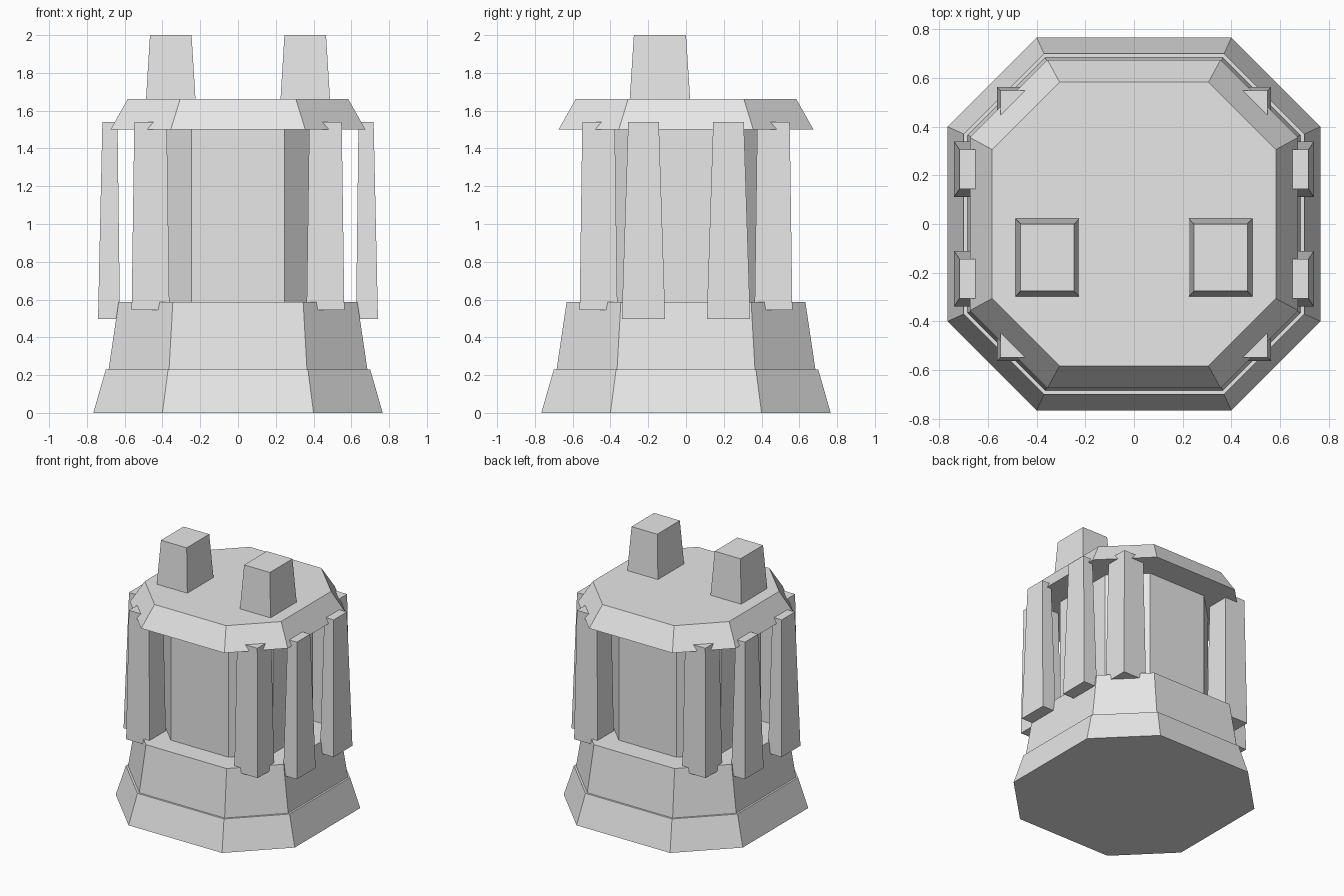
import bpy
import bmesh

cube = bpy.data.objects.get("Cube")
if cube:
    bpy.data.objects.remove(cube, do_unlink=True)

# Single plain grey
grey = bpy.data.materials.new("plain_grey")
grey.use_nodes = True
colour = (0.8, 0.8, 0.8, 1.0)
grey.diffuse_color = colour
grey.node_tree.nodes["Principled BSDF"].inputs["Base Color"].default_value = colour


def octagon(half, corner):
    """Square outline with its four corners cut off."""
    return [(half, -corner), (half, corner), (corner, half), (-corner, half),
            (-half, corner), (-half, -corner), (-corner, -half), (corner, -half)]


def rectangle(cx, cy, hx, hy):
    return [(cx - hx, cy - hy), (cx + hx, cy - hy), (cx + hx, cy + hy), (cx - hx, cy + hy)]


def loft(name, lower, z_low, upper, z_high):
    """Closed solid between two matching outlines."""
    bm = bmesh.new()
    low = [bm.verts.new((x, y, z_low)) for x, y in lower]
    high = [bm.verts.new((x, y, z_high)) for x, y in upper]
    bm.faces.new(low[::-1])
    bm.faces.new(high)
    count = len(low)
    for i in range(count):
        j = (i + 1) % count
        bm.faces.new((low[i], low[j], high[j], high[i]))
    bmesh.ops.recalc_face_normals(bm, faces=bm.faces)
    mesh = bpy.data.meshes.new(name)
    bm.to_mesh(mesh)
    bm.free()
    mesh.materials.append(grey)
    obj = bpy.data.objects.new(name, mesh)
    bpy.context.collection.objects.link(obj)
    return obj


# Stacked octagonal body
loft("base_foot", octagon(0.766, 0.4), 0, octagon(0.7, 0.37), 0.23)
loft("base_upper", octagon(0.685, 0.365), 0.23, octagon(0.632, 0.345), 0.587)
loft("core", octagon(0.47, 0.246), 0.587, octagon(0.47, 0.246), 1.5)
loft("cap", octagon(0.675, 0.356), 1.5, octagon(0.583, 0.306), 1.663)

for sx, side in ((1, "left"), (-1, "right")):
    # Tapered chimney on the cap
    loft(f"chimney_{side}", rectangle(sx * 0.356, -0.138, 0.131, 0.16), 1.66,
         rectangle(sx * 0.356, -0.138, 0.11, 0.138), 2.0)
    for sy, end in ((-1, "front"), (1, "back")):
        # Square corner posts
        loft(f"corner_post_{end}_{side}",
             rectangle(sx * 0.463, sy * 0.463, 0.1, 0.1), 0.545,
             rectangle(sx * 0.463, sy * 0.463, 0.086, 0.086), 1.54)
        # Flat side posts
        loft(f"side_post_{end}_{side}",
             rectangle(sx * 0.683, sy * 0.225, 0.058, 0.115), 0.498,
             rectangle(sx * 0.678, sy * 0.225, 0.04, 0.081), 1.54)
